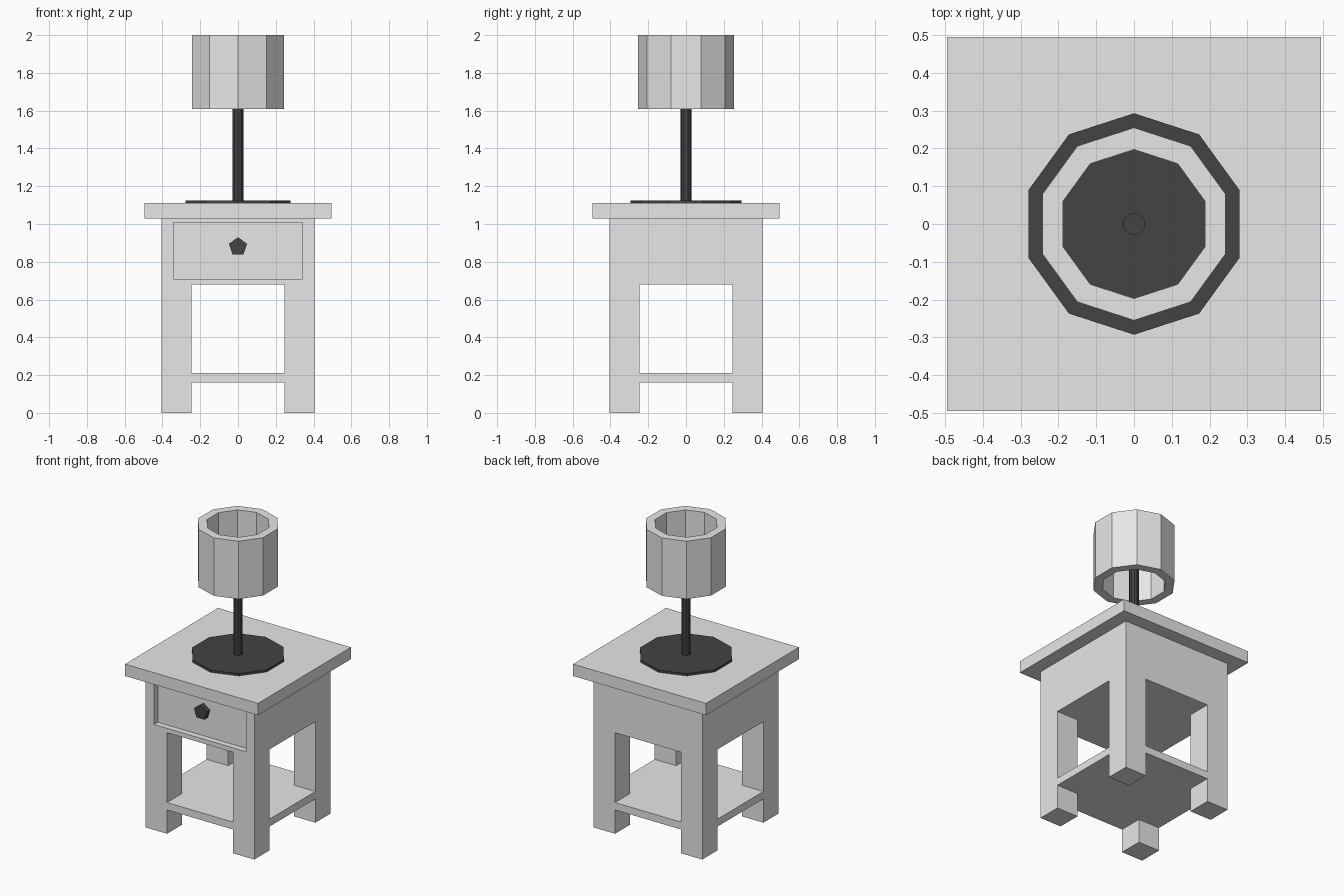
import bpy
import bmesh
import math
from mathutils import Matrix

if "Cube" in bpy.data.objects:
    bpy.data.objects.remove(bpy.data.objects["Cube"])


def material(name, value):
    m = bpy.data.materials.new(name)
    m.diffuse_color = (value, value, value, 1)
    m.use_nodes = True
    m.node_tree.nodes["Principled BSDF"].inputs["Base Color"].default_value = m.diffuse_color
    return m


GREY = material("light_grey", 0.8)
DARK = material("dark_grey", 0.056)


def make(name, bm, mat):
    bmesh.ops.recalc_face_normals(bm, faces=bm.faces)
    mesh = bpy.data.meshes.new(name)
    bm.to_mesh(mesh)
    bm.free()
    mesh.materials.append(mat)
    ob = bpy.data.objects.new(name, mesh)
    bpy.context.scene.collection.objects.link(ob)
    return ob


def box(name, lo, hi, mat=GREY):
    bm = bmesh.new()
    size = [h - l for l, h in zip(lo, hi)]
    mid = [(h + l) / 2 for l, h in zip(lo, hi)]
    bmesh.ops.create_cube(bm, size=1, matrix=Matrix.Translation(mid) @ Matrix.Diagonal((*size, 1)))
    return make(name, bm, mat)


def prism(name, sides, r, z0, z1, mat):
    # upright prism with one corner towards +y
    bm = bmesh.new()
    ring = [(r * math.sin(2 * math.pi * i / sides), r * math.cos(2 * math.pi * i / sides)) for i in range(sides)]
    face = bm.faces.new([bm.verts.new((x, y, z0)) for x, y in ring])
    ext = bmesh.ops.extrude_face_region(bm, geom=[face], use_keep_orig=True)
    for v in ext["geom"]:
        if isinstance(v, bmesh.types.BMVert):
            v.co.z = z1
    return make(name, bm, mat)


def cut(target, cutter):
    mod = target.modifiers.new("cut", "BOOLEAN")
    mod.operation = "DIFFERENCE"
    mod.solver = "EXACT"
    mod.object = cutter
    bpy.context.view_layer.update()
    result = bpy.data.meshes.new_from_object(target.evaluated_get(bpy.context.evaluated_depsgraph_get()))
    target.modifiers.clear()
    target.data = result
    bpy.data.objects.remove(cutter)


# table body: legs, shelf and drawer box cut from one block
W, L = 0.405, 0.245
body = box("table_body", (-W, -W, 0), (W, W, 1.03))
for z0, z1 in ((-0.1, 0.16), (0.21, 0.68)):
    cut(body, box("cutter_x", (-1, -L, z0), (1, L, z1)))
    cut(body, box("cutter_y", (-L, -1, z0), (L, 1, z1)))
# drawer recess
cut(body, box("cutter_drawer", (-0.342, -1, 0.71), (0.342, -0.365, 1.007)))

# table top
box("table_top", (-0.495, -0.495, 1.03), (0.495, 0.495, 1.11))

# five-sided drawer knob, turned to face the front
knob = prism("drawer_knob", 5, 0.05, 0, 0.037, DARK)
knob.data.transform(Matrix.Translation((0, -0.363, 0.88)) @ Matrix.Rotation(math.pi / 2, 4, "X"))

# lamp base and pole
prism("lamp_base", 10, 0.293, 1.11, 1.125, DARK)
prism("lamp_pole", 10, 0.03, 1.12, 1.8, DARK)

# hollow lamp shade
shade = prism("lamp_shade", 10, 0.255, 1.61, 2.0, GREY)
cut(shade, prism("cutter_shade", 10, 0.197, 1.5, 2.1, GREY))
